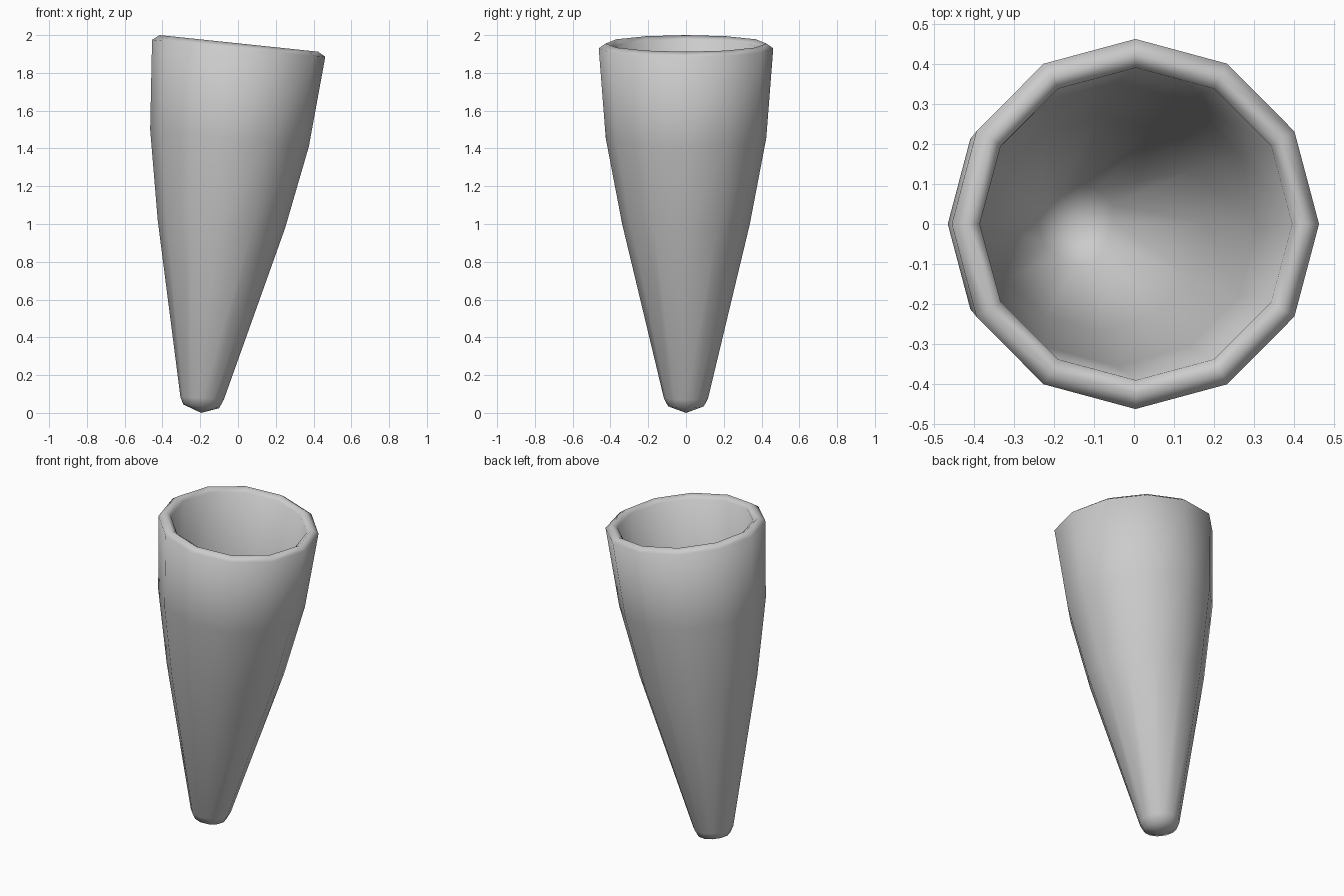
import bpy
import bmesh
from math import cos, sin, pi

SIDES = 12

cube = bpy.data.objects.get("Cube")
if cube:
    bpy.data.objects.remove(cube, do_unlink=True)

# Single plain grey
grey = bpy.data.materials.new("plain_grey")
grey.use_nodes = True
colour = (0.6, 0.6, 0.6, 1)
grey.diffuse_color = colour
grey.node_tree.nodes["Principled BSDF"].inputs["Base Color"].default_value = colour

# Slanted rings, outside then over the rim and down inside:
# left x, left z, right x, right z, half depth
RINGS = [
    (-0.29, 0.045, -0.10, 0.025, 0.095),
    (-0.305, 0.085, -0.075, 0.07, 0.117),
    (-0.425, 1.02, 0.25, 0.98, 0.338),
    (-0.465, 1.50, 0.375, 1.41, 0.425),
    (-0.455, 1.975, 0.462, 1.885, 0.462),
    (-0.415, 2.00, 0.425, 1.912, 0.425),
    (-0.385, 1.975, 0.395, 1.89, 0.39),
    (-0.395, 1.50, 0.31, 1.42, 0.355),
    (-0.355, 1.02, 0.18, 0.99, 0.268),
    (-0.24, 0.26, -0.04, 0.24, 0.10),
]


def add_ring(bm, lx, lz, rx, rz, depth):
    verts = []
    for i in range(SIDES):
        a = 2 * pi * i / SIDES
        t = (1 + cos(a)) / 2
        verts.append(bm.verts.new((lx + (rx - lx) * t, depth * sin(a), lz + (rz - lz) * t)))
    return verts


def add_cap(bm, ring, tip, inward):
    centre = bm.verts.new(tip)
    for i in range(SIDES):
        a, b = ring[i], ring[(i + 1) % SIDES]
        bm.faces.new((a, b, centre) if inward else (b, a, centre))


# Hollow leaning cone with a rounded rim
bm = bmesh.new()
rings = [add_ring(bm, *r) for r in RINGS]
for low, high in zip(rings, rings[1:]):
    for i in range(SIDES):
        j = (i + 1) % SIDES
        bm.faces.new((low[i], low[j], high[j], high[i]))
add_cap(bm, rings[0], (-0.195, 0, 0), False)
add_cap(bm, rings[-1], (-0.145, 0, 0.21), True)

for f in bm.faces:
    f.smooth = True
mesh = bpy.data.meshes.new("hollow_cone")
bm.to_mesh(mesh)
bm.free()
mesh.materials.append(grey)
cone = bpy.data.objects.new("hollow_cone", mesh)
bpy.context.collection.objects.link(cone)
